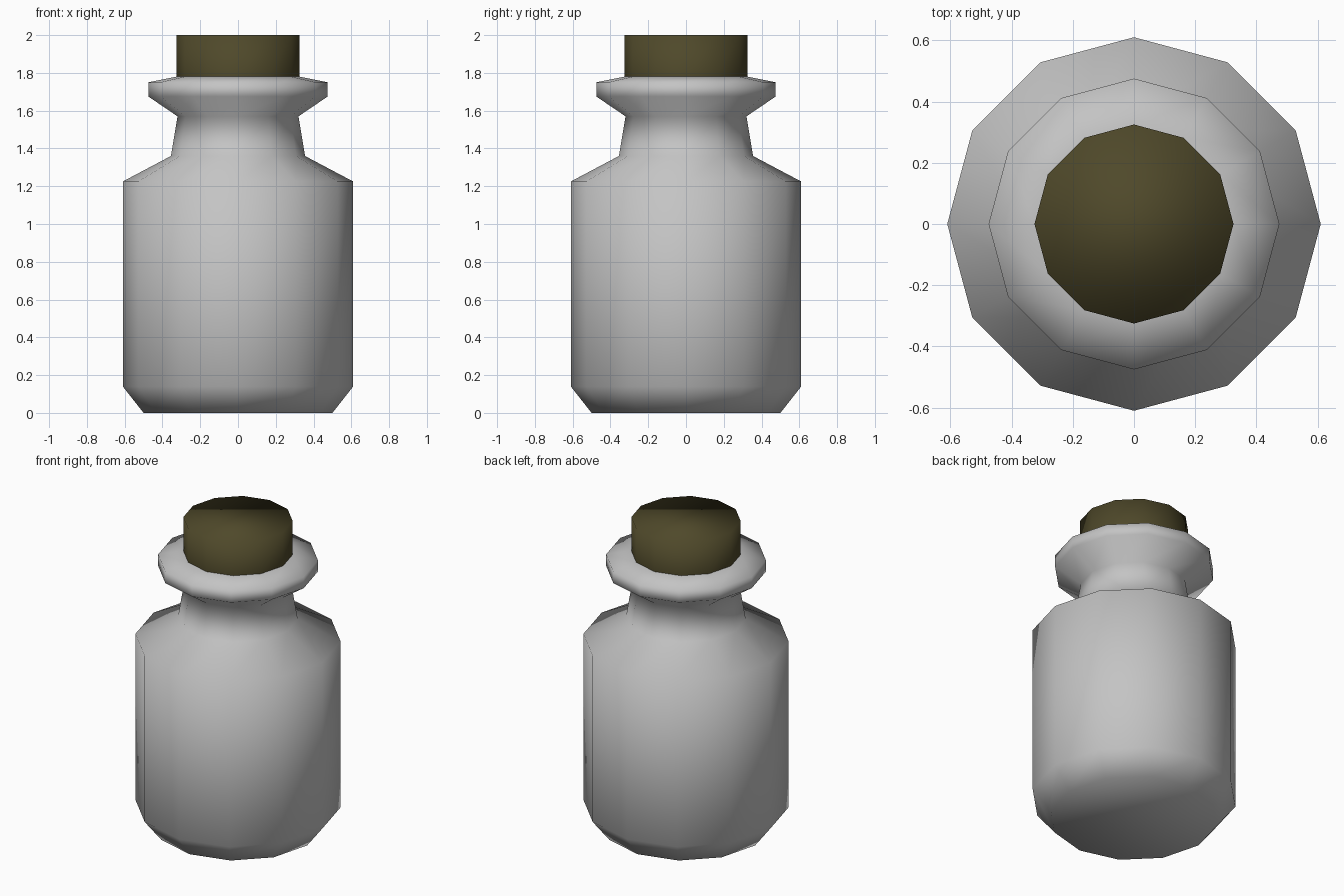
import bpy, bmesh, math

if "Cube" in bpy.data.objects:
    bpy.data.objects.remove(bpy.data.objects["Cube"])

SIDES = 12


def material(name, rgb):
    m = bpy.data.materials.new(name)
    m.diffuse_color = (*rgb, 1.0)
    m.use_nodes = True
    m.node_tree.nodes["Principled BSDF"].inputs["Base Color"].default_value = m.diffuse_color
    return m


def lathe(name, profile, mat, cap_bottom=False, cap_top=False):
    """Revolve (radius, height) points into a smooth-shaded 12-sided part."""
    bm = bmesh.new()
    rings = [[bm.verts.new((r * math.cos(2 * math.pi * i / SIDES),
                            r * math.sin(2 * math.pi * i / SIDES), z))
              for i in range(SIDES)] for r, z in profile]
    for low, high in zip(rings, rings[1:]):
        for i in range(SIDES):
            j = (i + 1) % SIDES
            bm.faces.new((low[i], low[j], high[j], high[i]))
    if cap_bottom:
        bm.faces.new(rings[0][::-1])
    if cap_top:
        bm.faces.new(rings[-1])
    for f in bm.faces:
        f.smooth = True
    mesh = bpy.data.meshes.new(name)
    bm.to_mesh(mesh)
    bm.free()
    mesh.materials.append(mat)
    obj = bpy.data.objects.new(name, mesh)
    bpy.context.collection.objects.link(obj)
    return obj


glass = material("grey glass", (0.55, 0.55, 0.55))
cork = material("dark cork", (0.078, 0.066, 0.023))

# Bottle: chamfered base, straight body, shoulder, neck and flared lip
lathe("bottle", [(0.50, 0), (0.61, 0.14), (0.61, 1.225), (0.355, 1.36),
                 (0.32, 1.57), (0.475, 1.675), (0.475, 1.75), (0.325, 1.78)],
      glass, cap_bottom=True)

# Stopper filling the mouth of the bottle
lathe("stopper", [(0.325, 1.78), (0.325, 2.0)], cork, cap_top=True)
